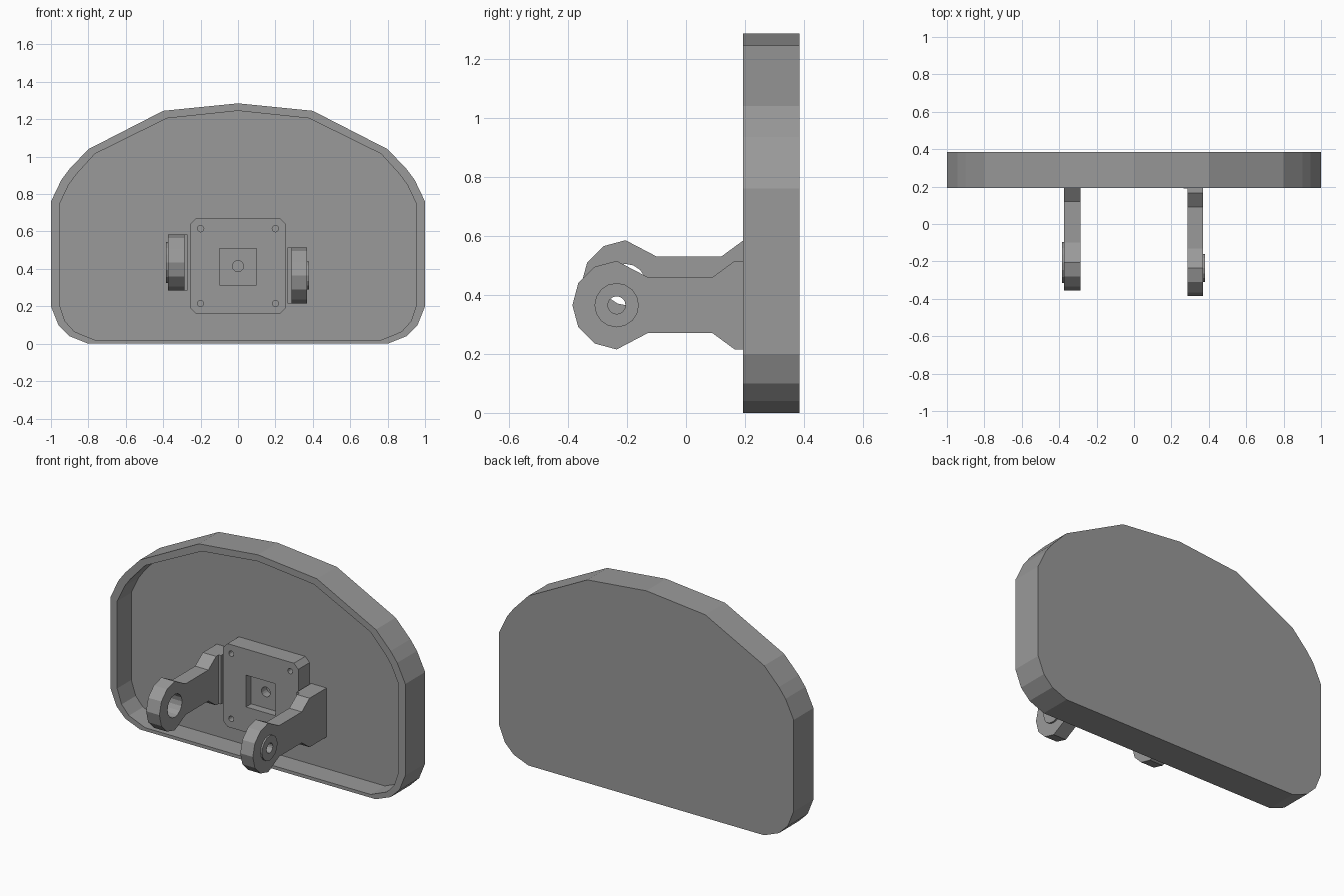
import bpy, bmesh
from math import cos, sin, pi

cube = bpy.data.objects.get("Cube")
if cube:
    bpy.data.objects.remove(cube, do_unlink=True)

grey = bpy.data.materials.new("plain grey")
grey.use_nodes = True
colour = (0.32, 0.32, 0.32, 1)
grey.diffuse_color = colour
grey.node_tree.nodes["Principled BSDF"].inputs["Base Color"].default_value = colour


def prism(name, points, axis, lo, hi):
    """Extrude a flat outline along x (points are y, z) or y (points are x, z)."""
    bm = bmesh.new()
    rings = []
    for d in (lo, hi):
        rings.append([bm.verts.new((d, a, b) if axis == "x" else (a, d, b)) for a, b in points])
        bm.faces.new(rings[-1])
    n = len(points)
    for i in range(n):
        j = (i + 1) % n
        bm.faces.new((rings[0][i], rings[0][j], rings[1][j], rings[1][i]))
    bmesh.ops.recalc_face_normals(bm, faces=bm.faces)
    mesh = bpy.data.meshes.new(name)
    bm.to_mesh(mesh)
    bm.free()
    mesh.materials.append(grey)
    obj = bpy.data.objects.new(name, mesh)
    bpy.context.collection.objects.link(obj)
    return obj


def circle(a, b, r, n=16):
    return [(a + r * cos(2 * pi * i / n), b + r * sin(2 * pi * i / n)) for i in range(n)]


def rect(a0, a1, b0, b1):
    return [(a0, b0), (a1, b0), (a1, b1), (a0, b1)]


def mirrored(half):
    """Close a right-hand outline, dropping the doubled centre point."""
    return half + [(-x, z) for x, z in reversed(half) if x > 0]


def cut(obj, points, axis, lo, hi):
    """Subtract a prism from an object."""
    cutter = prism("cutter", points, axis, lo, hi)
    cutter.hide_render = True
    mod = obj.modifiers.new("cut", "BOOLEAN")
    mod.operation = "DIFFERENCE"
    mod.solver = "EXACT"
    mod.object = cutter
    bpy.context.view_layer.objects.active = obj
    bpy.ops.object.modifier_apply(modifier=mod.name)
    bpy.data.objects.remove(cutter, do_unlink=True)


FRONT, FLOOR, BACK = 0.193, 0.33, 0.385

# Domed tray, open at the front
outer = [(0.8, 0), (0.9, 0.04), (0.96, 0.1), (1, 0.2), (1, 0.76),
         (0.945, 0.875), (0.9, 0.935), (0.8, 1.04), (0.4, 1.245), (0, 1.285)]
inner = [(0.765, 0.02), (0.875, 0.065), (0.925, 0.12), (0.955, 0.21), (0.955, 0.745),
         (0.905, 0.85), (0.865, 0.905), (0.765, 1.015), (0.38, 1.205), (0, 1.245)]
shell = prism("shell", mirrored(outer), "y", FRONT, BACK)
cut(shell, mirrored(inner), "y", FRONT - 0.1, FLOOR)

# Chamfered mounting block with square pocket and screw holes
w, c, mid = 0.255, 0.03, 0.415
block_half = [(w - c, mid - w), (w, mid - w + c), (w, mid + w - c), (w - c, mid + w)]
block = prism("mounting_block", mirrored(block_half), "y", 0.22, FLOOR + 0.005)
cut(block, rect(-0.1, 0.1, mid - 0.1, mid + 0.095), "y", 0.1, 0.27)
cut(block, circle(0, mid, 0.03), "y", 0.1, 0.32)
for x in (-0.2, 0.2):
    for z in (-0.2, 0.2):
        cut(block, circle(x, mid + z, 0.017, 12), "y", 0.1, 0.27)


# Hinge arms: rounded knuckle, narrow neck, flared foot
def arm(side, y, z, x_in, x_out, foot_in, boss_x, boss_r, hole_r):
    r, neck = 0.15, 0.095
    end = FLOOR + 0.005
    knuckle = [(y + r * cos(a), z + r * sin(a)) for a in [pi / 2 + i * pi / 6 for i in range(7)]]
    lower = [(y + 0.105, z - neck), (y + 0.325, z - neck), (y + 0.4, z - r), (end, z - r)]
    upper = [(a, 2 * z - b) for a, b in reversed(lower)]
    body = prism(side + "_arm", knuckle + lower + upper, "x", x_in, x_out)
    boss = prism(side + "_arm_boss", circle(y, z, boss_r), "x", x_out, boss_x)
    for part in (body, boss):
        cut(part, circle(y, z, hole_r), "x", min(x_in, boss_x) - 0.1, max(x_in, boss_x) + 0.1)
    prism(side + "_arm_foot", rect(y + 0.425, end, z - r, z + r), "x", foot_in, x_in)


arm("left", -0.235, 0.365, 0.285, 0.37, 0.265, 0.38, 0.075, 0.03)
arm("right", -0.205, 0.435, -0.285, -0.375, -0.27, -0.385, 0.11, 0.07)
